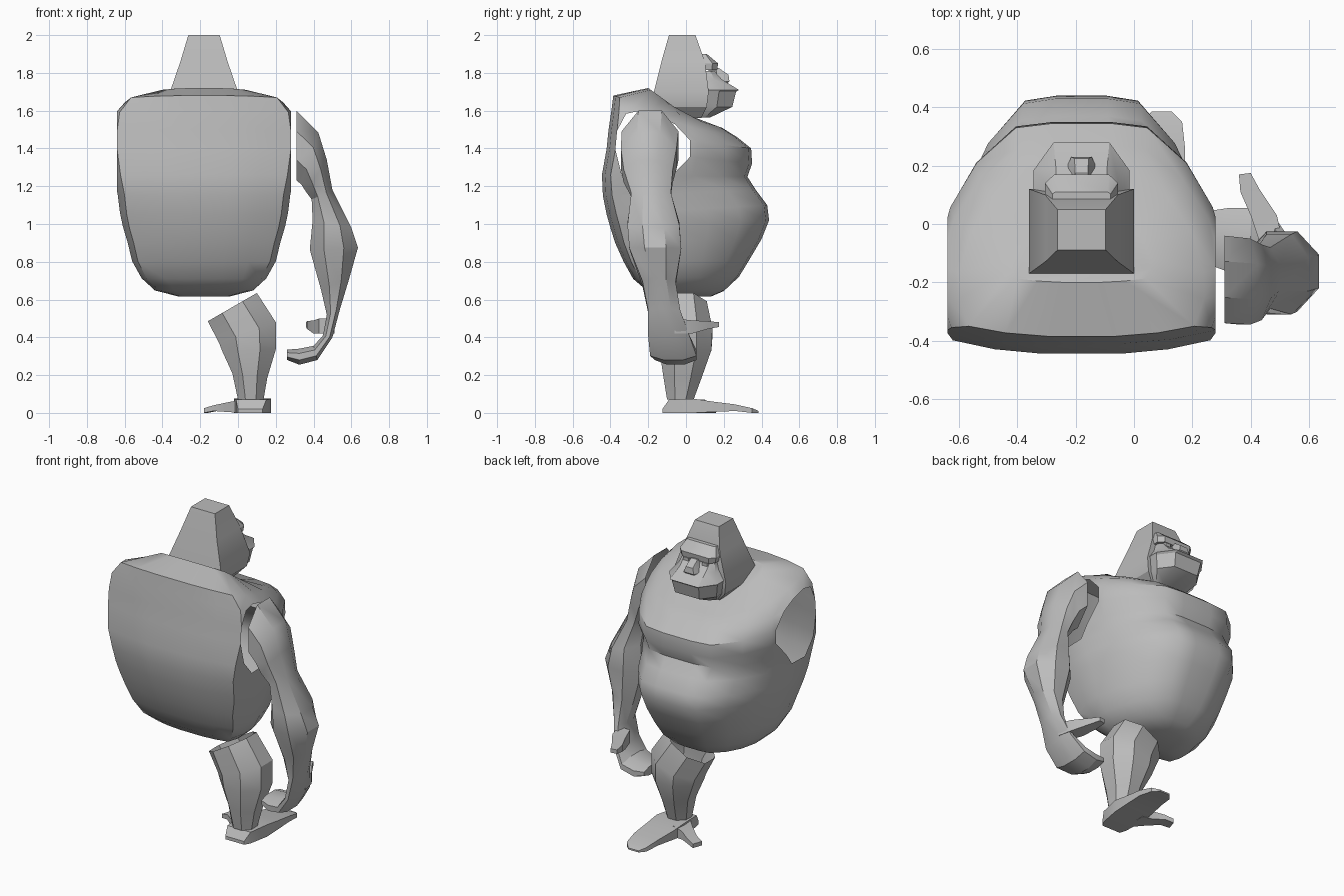
import bpy, bmesh, math
from mathutils import Vector

CX = -0.18  # middle of body and head
grey = bpy.data.materials.new("grey_fur")
grey.diffuse_color = (0.5, 0.5, 0.5, 1)


def loft(name, rings, start=True, end=True, cut=None, angle=30):
    """Skin a list of equal-length point rings; ends may stay open."""
    bm = bmesh.new()
    vs = [[bm.verts.new(p) for p in r] for r in rings]
    n = len(rings[0])
    for a, b in zip(vs, vs[1:]):
        for i in range(n):
            j = (i + 1) % n
            bm.faces.new((a[i], a[j], b[j], b[i]))
    if start:
        bm.faces.new(vs[0])
    if end:
        bm.faces.new(vs[-1])
    bmesh.ops.recalc_face_normals(bm, faces=bm.faces)
    if cut:  # open arm holes
        for s in (-1, 1):
            bmesh.ops.bisect_plane(bm, geom=bm.verts[:] + bm.edges[:] + bm.faces[:],
                                   plane_co=(CX + s * cut, 0, 0), plane_no=(s, 0, 0),
                                   clear_outer=True)
    me = bpy.data.meshes.new(name)
    bm.to_mesh(me)
    bm.free()
    me.materials.append(grey)
    ob = bpy.data.objects.new(name, me)
    bpy.context.collection.objects.link(ob)
    bpy.context.view_layer.objects.active = ob
    ob.select_set(True)
    bpy.ops.object.shade_smooth_by_angle(angle=math.radians(angle))
    ob.select_set(False)
    return ob


def limb_ring(x0, z0, x1, z1, y0, y1):
    """Octagon between two side points, with a depth range in y."""
    c = Vector(((x0 + x1) / 2, (y0 + y1) / 2, (z0 + z1) / 2))
    a = Vector(((x1 - x0) / 2, 0, (z1 - z0) / 2))
    b = Vector((0, (y1 - y0) / 2, 0))
    k = 1 / math.cos(math.pi / 8)
    return [c + k * (a * math.cos(t) + b * math.sin(t))
            for t in (math.pi / 8 + i * math.pi / 4 for i in range(8))]


def slab(z, w, y0, y1, cham=0.0, x=CX):
    """Flat ring with chamfered front corners."""
    f = w * (1 - cham)
    m = y1 - (y1 - y0) * cham
    return [(x - w, y0, z), (x + w, y0, z), (x + w, m, z),
            (x + f, y1, z), (x - f, y1, z), (x - w, m, z)]


# Torso: half section as (width share, back-to-front share)
half = [(.28, 0), (.62, .02), (.92, .06), (1, .22), (1, .38), (.9, .62),
        (.72, .82), (.45, .98), (.2, 1)]
section = half + [(-w, t) for w, t in reversed(half)]


def torso_ring(zb, yb, zf, yf, w):
    return [(CX + u * w, yb + (yf - yb) * t, zb + (zf - zb) * t) for u, t in section]


torso = [
    (1.72, -.20, 1.56, .02, .24),
    (1.68, -.385, 1.51, .19, .42),
    (1.60, -.395, 1.46, .27, .485),
    (1.50, -.41, 1.40, .345, .50),
    (1.40, -.42, 1.32, .35, .50),
    (1.26, -.445, 1.25, .325, .48),
    (1.15, -.44, 1.18, .37, .457),
    (1.05, -.42, 1.10, .43, .445),
    (.98, -.40, 1.02, .44, .43),
    (.90, -.375, .92, .40, .405),
    (.80, -.33, .81, .335, .38),
    (.71, -.28, .72, .28, .33),
    (.65, -.21, .645, .20, .26),
    (.615, -.08, .615, .13, .13),
]
loft("torso", [torso_ring(*r) for r in torso], cut=.46, angle=40)

# Head: tapered skull, muzzle, brow, nose, eyes
loft("skull", [slab(2.0, .083, -.09, .05), slab(1.86, .125, -.13, .10),
               slab(1.70, .18, -.17, .12), slab(1.62, .165, -.145, .11),
               slab(1.56, .11, -.09, .08)])
loft("muzzle", [slab(1.81, .11, .05, .15, .2), slab(1.765, .125, .05, .19, .3),
                slab(1.71, .165, .05, .28, .42), slab(1.70, .16, .05, .265, .42),
                slab(1.62, .145, .05, .245, .42), slab(1.565, .10, .03, .13, .3)])
loft("brow", [slab(1.90, .10, .04, .11, .1), slab(1.85, .125, .05, .17, .25),
              slab(1.815, .12, .05, .165, .25)])
loft("nose", [slab(1.825, .022, .12, .175), slab(1.79, .03, .12, .225, .2),
              slab(1.755, .05, .12, .23, .3), slab(1.74, .04, .12, .215, .3)])
for side, s in (("left", -1), ("right", 1)):
    loft(side + "_eye", [slab(z, .022, .12, .165, .2, CX + s * .065) for z in (1.812, 1.79)])

# Arm: open at the shoulder, ending in a curled hand
arm = [
    (.31, 1.23, .31, 1.60, -.34, -.04),
    (.335, 1.21, .425, 1.485, -.345, -.05),
    (.36, 1.17, .47, 1.34, -.33, -.07),
    (.39, 1.13, .50, 1.18, -.29, -.08),
    (.395, 1.02, .60, .98, -.31, -.035),
    (.38, .865, .635, .875, -.30, -.025),
    (.44, .65, .59, .715, -.23, -.055),
    (.47, .52, .54, .55, -.20, -.03),
    (.45, .41, .50, .40, -.20, .02),
    (.40, .355, .42, .28, -.19, .055),
    (.325, .34, .325, .255, -.165, .055),
    (.26, .335, .26, .28, -.14, .045),
]
loft("arm", [limb_ring(*r) for r in arm], start=False)


def box_ring(x0, x1, y0, y1, z0, z1):
    """Upright four-point ring from (x0, y0) to (x1, y1)."""
    return [(x0, y0, z0), (x1, y1, z0), (x1, y1, z1), (x0, y0, z1)]


loft("thumb", [box_ring(.43, .51, -.06, -.06, .42, .50),
               box_ring(.40, .49, .03, .03, .42, .49),
               box_ring(.365, .43, .11, .12, .445, .485),
               box_ring(.36, .40, .17, .175, .455, .48)])

# Leg: open at the hip
leg = [
    (-.16, .485, .10, .635, -.13, .11),
    (-.10, .37, .20, .48, -.14, .14),
    (-.085, .33, .20, .335, -.14, .135),
    (-.03, .21, .155, .185, -.12, .085),
    (0, .07, .135, .07, -.10, .04),
]
loft("leg", [limb_ring(*r) for r in leg], start=False)

# Foot with a splayed big toe
loft("foot", [box_ring(.0, .13, -.125, -.125, 0, .02),
              box_ring(-.01, .15, -.09, -.09, 0, .07),
              box_ring(-.02, .175, .04, .04, 0, .075),
              box_ring(-.01, .175, .14, .14, .005, .06),
              box_ring(.01, .175, .26, .26, .01, .045),
              box_ring(.03, .165, .35, .35, 0, .025),
              box_ring(.06, .13, .385, .385, 0, .01)])
loft("big_toe", [box_ring(.02, .02, -.06, .10, 0, .07),
                 box_ring(-.06, -.05, .02, .11, .005, .055),
                 box_ring(-.13, -.11, .08, .145, .01, .04),
                 box_ring(-.18, -.16, .10, .16, 0, .025)])
